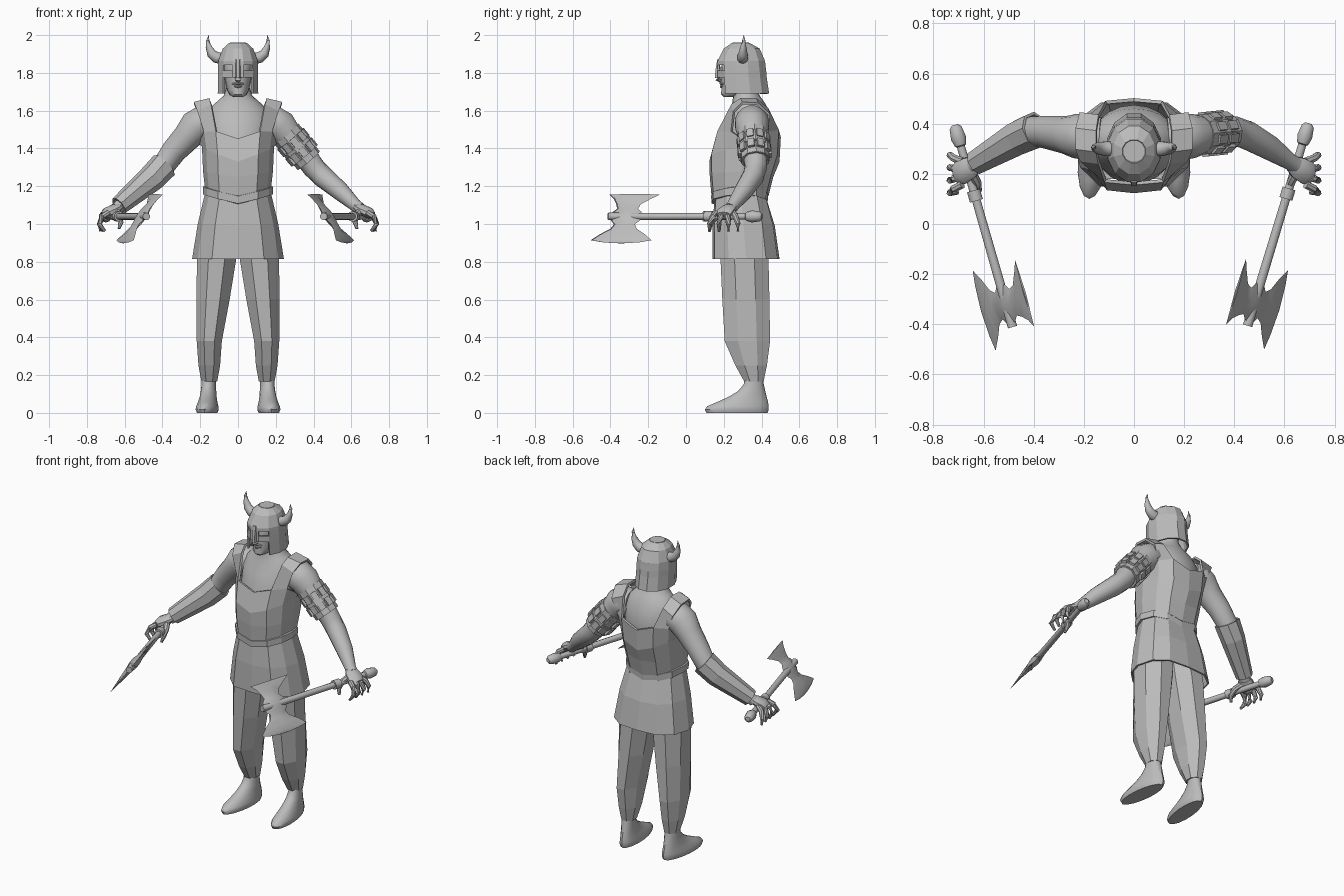
import bpy, bmesh, math
from mathutils import Vector

if "Cube" in bpy.data.objects:
    bpy.data.objects.remove(bpy.data.objects["Cube"])

GREY = bpy.data.materials.new("plain grey")
GREY.diffuse_color = (0.5, 0.5, 0.5, 1)
GREY.use_nodes = True
GREY.node_tree.nodes["Principled BSDF"].inputs["Base Color"].default_value = GREY.diffuse_color


def finish(name, bm, smooth=False, thick=0, angle=40):
    bmesh.ops.recalc_face_normals(bm, faces=bm.faces)
    me = bpy.data.meshes.new(name)
    bm.to_mesh(me)
    bm.free()
    ob = bpy.data.objects.new(name, me)
    bpy.context.collection.objects.link(ob)
    me.materials.append(GREY)
    if thick:
        m = ob.modifiers.new("thickness", 'SOLIDIFY')
        m.thickness, m.offset = thick, 0
    if smooth:
        bpy.ops.object.select_all(action='DESELECT')
        ob.select_set(True)
        bpy.context.view_layer.objects.active = ob
        bpy.ops.object.shade_smooth_by_angle(angle=math.radians(angle))
    return ob


def loft(name, rings, smooth=False, caps=True, thick=0, keep=None, loop=False):
    """Skin a list of closed rings; keep(row, column) can leave faces out."""
    bm = bmesh.new()
    vs = [[bm.verts.new(p) for p in r] for r in rings]
    n = len(rings[0])
    for i in range(len(rings) if loop else len(rings) - 1):
        a, b = vs[i], vs[(i + 1) % len(vs)]
        for j in range(n):
            if keep is None or keep(i, j):
                bm.faces.new((a[j], a[(j + 1) % n], b[(j + 1) % n], b[j]))
    if caps:
        bm.faces.new(vs[0])
        bm.faces.new(vs[-1])
    return finish(name, bm, smooth, thick)


def oval(cx, rx, y0, y1, z, n, turn=0.0, skew=0.0):
    """Level oval ring from front y0 to back y1, first point at the front."""
    out = []
    for k in range(n):
        t = 2 * math.pi * (k + turn) / n
        y = (y0 + y1) / 2 - (y1 - y0) / 2 * math.cos(t)
        out.append(Vector((cx + rx * math.sin(t) + skew * (0.36 - y), y, z)))
    return out


def tube(name, path, n=12, smooth=True, flat=1.0, caps=True, thick=0):
    """Round tube along (x, y, z, radius) points."""
    pts = [Vector(p[:3]) for p in path]
    rings = []
    for i, p in enumerate(path):
        d = pts[min(i + 1, len(pts) - 1)] - pts[max(i - 1, 0)]
        q = d.to_track_quat('Z', 'Y')
        rings.append([pts[i] + q @ Vector((p[3] * math.cos(t), p[3] * flat * math.sin(t), 0))
                      for t in (2 * math.pi * (k + 0.5) / n for k in range(n))])
    return loft(name, rings, smooth, caps, thick)


def side(path, s):
    return [(p[0] * s,) + tuple(p[1:]) for p in path]


# Body outline shared by vest, belt and skirt: seven points from front to back, mirrored
FX = (0, .57, .88, 1, .88, .55, 0)
FY = (0, .03, .24, .5, .8, .97, 1)


def girth(w, y0, y1, z, dip):
    half = [Vector((w * a, y0 + (y1 - y0) * b, z - dip * (1 - a) ** 0.8)) for a, b in zip(FX, FY)]
    return half + [Vector((-p.x, p.y, p.z)) for p in half[-2:0:-1]]


# Tunic skirt and belt
loft("skirt", [girth(.238, .145, .49, .815, 0), girth(.208, .145, .465, 1.0, .01),
               girth(.168, .155, .425, 1.17, .05)], caps=False, thick=.01)
loft("belt", [girth(w, .285 - d, .285 + d * .98, z, .05) for w, d, z in
              ((.165, .13, 1.155), (.186, .15, 1.158), (.186, .152, 1.198), (.165, .13, 1.202))],
     caps=False, loop=True)

# Sleeveless vest with low neck and shoulder straps
bm = bmesh.new()
rows = [girth(.168, .142, .43, 1.19, .04), girth(.178, .133, .455, 1.28, .03),
        girth(.184, .13, .488, 1.41, .08), girth(.2, .162, .495, 1.45, 0)]
for k, z in enumerate((1.45, 1.49, 1.49, 1.43, 1.49, 1.50, 1.46)):
    rows[3][k].z = rows[3][-k].z = z
vs = [[bm.verts.new(p) for p in r] for r in rows]
for a, b in zip(vs, vs[1:]):
    for j in range(12):
        bm.faces.new((a[j], a[(j + 1) % 12], b[(j + 1) % 12], b[j]))
for s in (1, -1):
    top = vs[3]
    strap = [[top[s * 1], top[s * 2]]]
    for inner, outer, y, zi, zo in ((.14, .212, .245, 1.63, 1.595), (.15, .232, .29, 1.66, 1.64),
                                    (.15, .232, .37, 1.66, 1.635), (.14, .215, .43, 1.61, 1.58)):
        strap.append([bm.verts.new((s * inner, y, zi)), bm.verts.new((s * outer, y + .01, zo))])
    strap.append([top[s * 5], top[s * 4]])
    for a, b in zip(strap, strap[1:]):
        bm.faces.new((a[0], a[1], b[1], b[0]))
finish("vest", bm, thick=.014)

# Torso and neck skin
loft("torso", [oval(0, rx, cy - ry, cy + ry, z, 20) for z, rx, ry, cy in (
    (1.15, .14, .115, .285), (1.35, .16, .15, .31), (1.46, .175, .15, .325), (1.55, .18, .125, .335),
    (1.61, .15, .1, .335), (1.645, .115, .085, .33), (1.68, .075, .07, .32), (1.72, .062, .062, .31),
    (1.78, .06, .06, .3))], True)

# Head with nose and lips
loft("head", [oval(0, rx, y0, y1, z, 16) for z, rx, y0, y1 in (
    (1.672, .025, .2, .27), (1.685, .045, .186, .31), (1.71, .058, .187, .35), (1.75, .068, .188, .38),
    (1.80, .075, .187, .39), (1.86, .08, .19, .4), (1.91, .06, .22, .37))], True)
tube("upper_lip", [(-.03, .198, 1.742, .004), (0, .186, 1.745, .009), (.03, .198, 1.742, .004)], 8)
tube("lower_lip", [(-.026, .198, 1.731, .004), (0, .187, 1.728, .009), (.026, .198, 1.731, .004)], 8)
tube("nose", [(0, .19, 1.83, .01), (0, .175, 1.79, .014), (0, .172, 1.765, .017), (0, .185, 1.757, .01)], 8)

# Helmet with open face and eye holes: columns 10, 11, 0 are the front facets
levels = ((1.955, .045, .245, .335), (1.925, .08, .2, .39), (1.862, .103, .168, .418),
          (1.842, .104, .168, .42), (1.812, .105, .168, .424), (1.775, .105, .168, .427), (1.69, .106, .17, .44))
hel = [oval(0, rx, y0, y1, z, 12, 0.5) for z, rx, y0, y1 in levels]
loft("helmet", hel, caps=False, thick=.01,
     keep=lambda i, j: not (i == 5 and j in (10, 11, 0)) and not (i == 3 and j in (10, 0)))
bm = bmesh.new()
bm.faces.new([bm.verts.new(p) for p in hel[0]])
finish("helmet_crown", bm, thick=.01)
loft("nose_guard", [[(-.018, .18, z), (-.009, y, z), (.009, y, z), (.018, .18, z)]
                    for z, y in ((1.87, .165), (1.82, .157), (1.772, .152))])

for s, tag in ((1, "left"), (-1, "right")):
    # Horns
    tube(tag + "_horn", side([(.085, .3, 1.875, .03), (.115, .3, 1.882, .03), (.14, .302, 1.902, .025),
                              (.155, .304, 1.937, .017), (.16, .306, 1.97, .009), (.155, .306, 2.0, .001)], s), 10)
    # Baggy trousers and bare feet
    loft(tag + "_trouser_leg", [oval(s * cx, rx, y0, y1, z, 8, 0.5) for z, cx, rx, y0, y1 in (
        (.165, .152, .045, .305, .415), (.25, .152, .062, .255, .435), (.38, .152, .072, .195, .455),
        (.6, .132, .095, .182, .452), (.82, .113, .113, .172, .447), (1.0, .09, .1, .17, .42))])
    loft(tag + "_foot", [oval(s * .155, rx, y0, y1, z, 16, 0, s * .09) for z, rx, y0, y1 in (
        (0, .053, .108, .432), (.018, .06, .1, .438), (.035, .058, .112, .438), (.06, .05, .17, .434),
        (.085, .045, .225, .427), (.115, .041, .275, .42), (.15, .038, .305, .412), (.2, .038, .315, .405))], True)
    # Arms
    tube(tag + "_arm", side([(.13, .35, 1.545, .075), (.18, .35, 1.54, .092), (.225, .35, 1.515, .09),
                             (.27, .355, 1.46, .076), (.34, .365, 1.385, .067), (.40, .37, 1.30, .06),
                             (.45, .355, 1.25, .058), (.54, .305, 1.175, .05), (.62, .25, 1.10, .034),
                             (.645, .235, 1.08, .034)], s), 16)
    # Hands curled over the axe handles
    tube(tag + "_palm", side([(.625, .245, 1.095, .032), (.655, .225, 1.078, .046), (.69, .205, 1.06, .05),
                              (.71, .2, 1.045, .038)], s), 10, flat=.6)
    for k in range(4):
        y = .25 - .031 * k
        tip = .275 - .05 * k
        tube(f"{tag}_finger_{k + 1}", side([(.685, y, 1.06, .016), (.718, (y + tip) / 2, 1.04, .016),
                                            (.734, tip, 1.0, .014), (.728 - .008 * k, tip, .962, .008)], s), 8)
    tube(tag + "_thumb", side([(.65, .21, 1.07, .02), (.625, .165, 1.045, .018), (.62, .135, 1.01, .014),
                               (.63, .125, .975, .008)], s), 8)

# Forearm guard on the right arm
tube("bracer", [(-.39, .375, 1.312, .07), (-.46, .345, 1.24, .066), (-.63, .246, 1.097, .045)],
     8, False, caps=False, thick=.012)

# Armband on the left arm: sleeve, rims and studs
A, B = Vector((.255, .355, 1.478)), Vector((.375, .367, 1.335))
at = lambda t, r: tuple(A.lerp(B, t)) + (r,)
tube("armband_sleeve", [at(0, .079), at(1, .071)], 10, False, caps=False, thick=.01)
for k, (t, r) in enumerate(((.12, .084), (.5, .086), (.88, .077))):
    tube(f"armband_rim_{k + 1}", [at(t - .1, r), at(t + .1, r)], 10, False)
axis = (B - A).to_track_quat('Z', 'Y')
bm = bmesh.new()
for t in (.32, .68):
    for k in range(10):
        a = 2 * math.pi * k / 10
        cube = bmesh.ops.create_cube(bm, size=1)['verts']
        for v in cube:
            c = Vector((.077 + .024 * v.co.x, .036 * v.co.y, .05 * v.co.z))
            v.co = A.lerp(B, t) + axis @ Vector((c.x * math.cos(a) - c.y * math.sin(a),
                                                 c.x * math.sin(a) + c.y * math.cos(a), c.z))
finish("armband_studs", bm)


# Double-bladed axes
def axe(tag, s, butt, head):
    o, h = Vector(butt), Vector(head)
    f = (h - o).normalized()
    out = Vector((s * .6, 0, -.8))
    out = (out - f * out.dot(f)).normalized()
    nrm = f.cross(out)
    on = lambda d, r: tuple(o + f * d) + (r,)
    total = (h - o).length
    tube(tag + "_axe_handle", [on(.03, .017), on(total + .1, .02)], 10)
    tube(tag + "_axe_pommel", [on(0, .014), on(.012, .026), on(.055, .032), on(.085, .024), on(.09, .016)], 10)
    tube(tag + "_axe_collar", [on(.272, .028), on(.315, .028)], 10)
    # blade outline rows: distance across, back end, front end, half thickness
    for part, rows in (("large_blade", ((0, -.075, .085, .026), (.03, -.072, .08, .024), (.05, -.05, .06, .02),
                                        (.08, -.065, .075, .017), (.115, -.115, .125, .014),
                                        (.155, -.16, .172, .009), (.168, -.1, .11, .004), (.174, -.03, .04, .002))),
                       ("small_blade", ((0, -.075, .085, .026), (-.03, -.072, .08, .024), (-.05, -.05, .06, .02),
                                        (-.08, -.06, .07, .016), (-.115, -.11, .09, .011),
                                        (-.143, -.155, .12, .006), (-.138, -.06, .06, .003)))):
        rings = []
        for d, b, e, t in rows:
            c = h + out * d
            m = (b + e) / 2
            rings.append([c + f * b, c + f * m + nrm * t, c + f * e, c + f * m - nrm * t])
        loft(f"{tag}_axe_{part}", rings, True)


axe("left", 1, (.697, .402, 1.04), (.482, -.31, 1.04))
axe("right", -1, (-.715, .395, 1.04), (-.512, -.315, 1.04))
